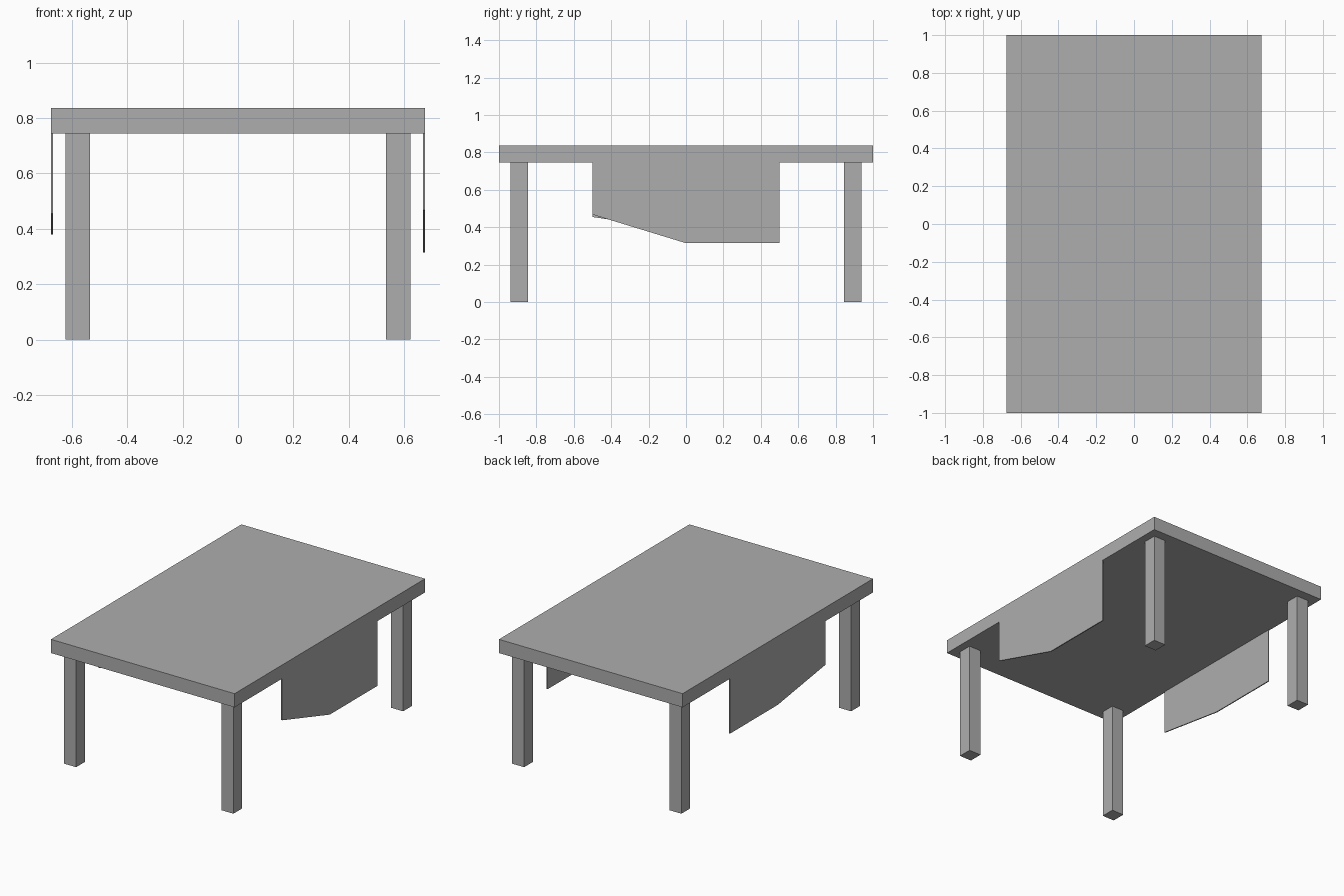
import bpy, bmesh

if "Cube" in bpy.data.objects:
    bpy.data.objects.remove(bpy.data.objects["Cube"])

TOP_Z, UNDER_Z = 0.836, 0.745
HALF_X, HALF_Y = 0.675, 1.0

grey = bpy.data.materials.new("plain grey")
grey.diffuse_color = (0.42, 0.42, 0.42, 1)
grey.use_nodes = True
grey.node_tree.nodes["Principled BSDF"].inputs["Base Color"].default_value = grey.diffuse_color


def add_object(name, bm):
    bmesh.ops.recalc_face_normals(bm, faces=bm.faces)
    mesh = bpy.data.meshes.new(name)
    bm.to_mesh(mesh)
    bm.free()
    mesh.materials.append(grey)
    obj = bpy.data.objects.new(name, mesh)
    bpy.context.collection.objects.link(obj)


def box(name, low, high):
    bm = bmesh.new()
    bmesh.ops.create_cube(bm, size=1)
    for v in bm.verts:
        v.co = [(a + b) / 2 + c * (b - a) for a, b, c in zip(low, high, v.co)]
    add_object(name, bm)


def side_panel(name, x_out, x_in, z_front, z_low):
    # Profile in the y-z plane, extruded to the panel thickness
    profile = [(-0.5, UNDER_Z), (-0.5, z_front), (0, z_low),
               (0.5, z_low), (0.5, UNDER_Z)]
    bm = bmesh.new()
    face = bm.faces.new([bm.verts.new((x_out, y, z)) for y, z in profile])
    ext = bmesh.ops.extrude_face_region(bm, geom=[face], use_keep_orig=True)
    moved = [g for g in ext["geom"] if isinstance(g, bmesh.types.BMVert)]
    bmesh.ops.translate(bm, verts=moved, vec=(x_in - x_out, 0, 0))
    add_object(name, bm)


# Table top
box("table_top", (-HALF_X, -HALF_Y, UNDER_Z), (HALF_X, HALF_Y, TOP_Z))

# Four square legs
for sx, side in ((-1, "left"), (1, "right")):
    for sy, end in ((-1, "front"), (1, "back")):
        cx, cy = sx * 0.578, sy * 0.891
        box(f"{end}_{side}_leg", (cx - 0.044, cy - 0.046, 0),
            (cx + 0.044, cy + 0.046, UNDER_Z))

# Thin hanging panels, the right one deeper than the left
side_panel("right_panel", HALF_X, HALF_X - 0.007, 0.468, 0.315)
side_panel("left_panel", -HALF_X, -HALF_X + 0.007, 0.455, 0.38)
